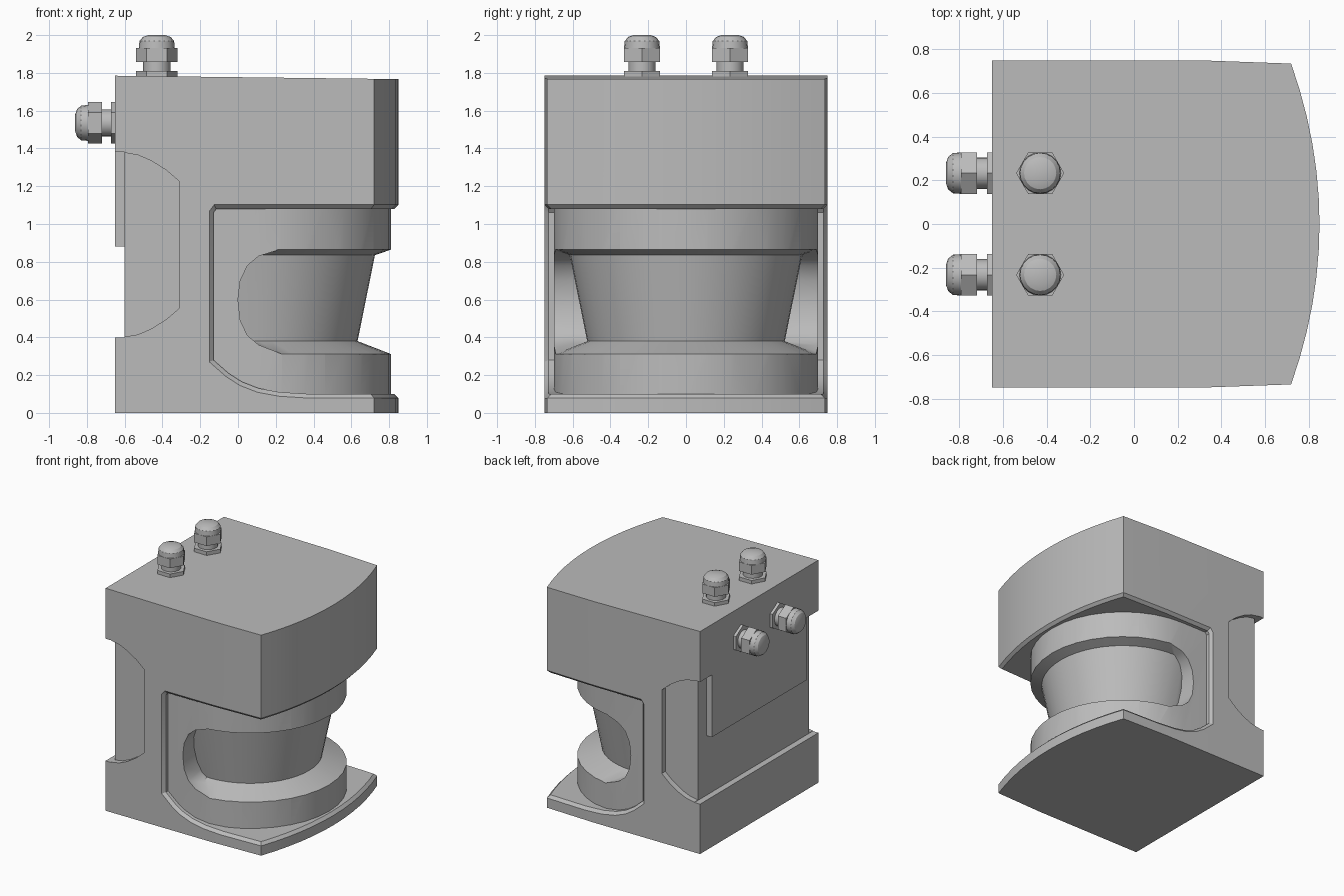
import bpy, bmesh, math
from mathutils import Matrix, Vector

if "Cube" in bpy.data.objects:
    bpy.data.objects.remove(bpy.data.objects["Cube"], do_unlink=True)

grey = bpy.data.materials.new("plain grey")
grey.use_nodes = True
colour = (0.5, 0.5, 0.5, 1)
grey.diffuse_color = colour
grey.node_tree.nodes["Principled BSDF"].inputs["Base Color"].default_value = colour


def finish(bm, name):
    bmesh.ops.recalc_face_normals(bm, faces=bm.faces)
    mesh = bpy.data.meshes.new(name)
    bm.to_mesh(mesh)
    bm.free()
    mesh.materials.append(grey)
    obj = bpy.data.objects.new(name, mesh)
    bpy.context.collection.objects.link(obj)
    return obj


def prism(name, outline, low, high, axis="z"):
    """Extrude a flat outline along z (xy outline) or y (xz outline)."""
    bm = bmesh.new()
    place = (lambda a, b, h: (a, b, h)) if axis == "z" else (lambda a, b, h: (a, h, b))
    face = bm.faces.new([bm.verts.new(place(a, b, low)) for a, b in outline])
    extruded = bmesh.ops.extrude_face_region(bm, geom=[face])["geom"]
    shift = Vector(place(0, 0, high - low))
    bmesh.ops.translate(bm, vec=shift, verts=[v for v in extruded if isinstance(v, bmesh.types.BMVert)])
    return finish(bm, name)


def box(name, x0, x1, y0, y1, z0, z1):
    return prism(name, [(x0, y0), (x1, y0), (x1, y1), (x0, y1)], z0, z1)


def lathe_ring(name, profile, centre_x, sides):
    bm = bmesh.new()
    loops = []
    for i in range(sides):
        a = math.tau * i / sides
        loops.append([bm.verts.new((centre_x + r * math.cos(a), r * math.sin(a), z)) for r, z in profile])
    n = len(profile)
    for i in range(sides):
        p, q = loops[i], loops[(i + 1) % sides]
        for j in range(n):
            bm.faces.new([p[j], q[j], q[(j + 1) % n], p[(j + 1) % n]])
    return finish(bm, name)


def combine(obj, cutter, operation="DIFFERENCE"):
    mod = obj.modifiers.new("cut", "BOOLEAN")
    mod.operation, mod.solver, mod.object = operation, "EXACT", cutter
    bpy.context.view_layer.objects.active = obj
    bpy.ops.object.modifier_apply(modifier=mod.name)
    bpy.data.objects.remove(cutter, do_unlink=True)


def smooth(obj, angle=30):
    bpy.ops.object.select_all(action="DESELECT")
    obj.select_set(True)
    bpy.context.view_layer.objects.active = obj
    bpy.ops.object.shade_smooth_by_angle(angle=math.radians(angle))


# Housing with a bowed front and a gently sloping top
bow = [(0.85 - 0.13 * (k / 6) ** 2, 0.735 * k / 6) for k in range(-6, 7)]
plan = [(-0.65, -0.75), (0.3, -0.75)] + bow + [(0.3, 0.75), (-0.65, 0.75)]
housing = prism("housing", plan, 0, 1.78)
for v in housing.data.vertices:
    if v.co.z > 1:
        v.co.z = 1.785 - 0.012 * (v.co.x + 0.65)

# Scanning window opening, open to the front and both sides
opening = [(-0.13, 1.06), (-0.13, 0.28), (-0.05, 0.21), (0.02, 0.165), (0.11, 0.13),
           (0.22, 0.11), (0.38, 0.1), (1.2, 0.1), (1.2, 1.08), (-0.115, 1.08)]
combine(housing, prism("opening_cutter", opening, -1, 1, "y"))

# Chamfer the rim of the opening
bm = bmesh.new()
bm.from_mesh(housing.data)
rim = [e for e in bm.edges
       if all(0.05 < v.co.z < 1.15 and v.co.x > -0.2 for v in e.verts)
       and abs(e.verts[0].co.y - e.verts[1].co.y) < 1.2]
bmesh.ops.bevel(bm, geom=rim, offset=0.022, offset_type="OFFSET", segments=1,
                affect="EDGES", clamp_overlap=True)
bm.to_mesh(housing.data)
bm.free()

# Rear recess and the two curved side grips
combine(housing, box("rear_cutter", -0.8, -0.6, -1, 1, 0.4, 1.38))
upper = [(-0.8, 0.49), (-0.6, 0.487), (-0.53, 0.475), (-0.46, 0.445), (-0.38, 0.395), (-0.31, 0.335)]
grip = [(x, 0.89 + h) for x, h in upper] + [(x, 0.89 - h) for x, h in reversed(upper)]
for side in (-1, 1):
    combine(housing, prism("grip_cutter", grip, side * 0.705, side * 0.9, "y"))
smooth(housing)

# Raised plate on the back
box("rear_plate", -0.65, -0.59, -0.6, 0.6, 0.88, 1.39)

# Scanner drum: half round in front, straight sides behind
arc = [math.radians(-90 + 180 * k / 18) for k in range(19)]
drum_plan = [(0.11 + 0.7 * math.cos(a), 0.7 * math.sin(a)) for a in arc]
drum = prism("scanner_drum", drum_plan + [(-0.2, 0.7), (-0.2, -0.7)], 0.07, 1.1)

# Slot round the drum, leaving a tapered lens inside
slot = lathe_ring("slot_cutter", [(0.523, 0.38), (0.615, 0.835), (0.75, 0.882), (0.75, 0.292)], 0.11, 48)
slot_end = [(0.3, 0.92), (0.2, 0.858), (0.11, 0.83), (0.05, 0.78), (0.012, 0.7), (0, 0.6),
            (0.012, 0.49), (0.05, 0.41), (0.11, 0.36), (0.2, 0.325), (0.35, 0.26), (1.2, 0.26), (1.2, 0.92)]
combine(slot, prism("slot_end_cutter", slot_end, -1, 1, "y"), "INTERSECT")
combine(drum, slot)
smooth(drum)


# Cable glands: (height, radius, sides) bands stacked along the axis
def cable_gland(name, position, sideways):
    bands = [(-0.01, 0.028, 0.11, 0.11, 6), (0.02, 0.08, 0.072, 0.072, 20), (0.075, 0.148, 0.11, 0.11, 6),
             (0.148, 0.185, 0.095, 0.092, 20), (0.185, 0.207, 0.092, 0.074, 20), (0.207, 0.217, 0.074, 0.045, 20)]
    bm = bmesh.new()
    for low, high, r1, r2, sides in bands:
        bmesh.ops.create_cone(bm, cap_ends=True, segments=sides, radius1=r1, radius2=r2, depth=high - low,
                              matrix=Matrix.Translation((0, 0, (low + high) / 2))
                              @ Matrix.Rotation(math.radians(90), 4, "Z"))
    turn = Matrix.Rotation(math.radians(-90 if sideways else 0), 4, "Y")
    bm.transform(Matrix.Translation(position) @ turn)
    smooth(finish(bm, name), 35)


for side, y in (("right", -0.233), ("left", 0.233)):
    cable_gland("top_gland_" + side, (-0.43, y, 1.783), False)
    cable_gland("rear_gland_" + side, (-0.645, y, 1.535), True)
